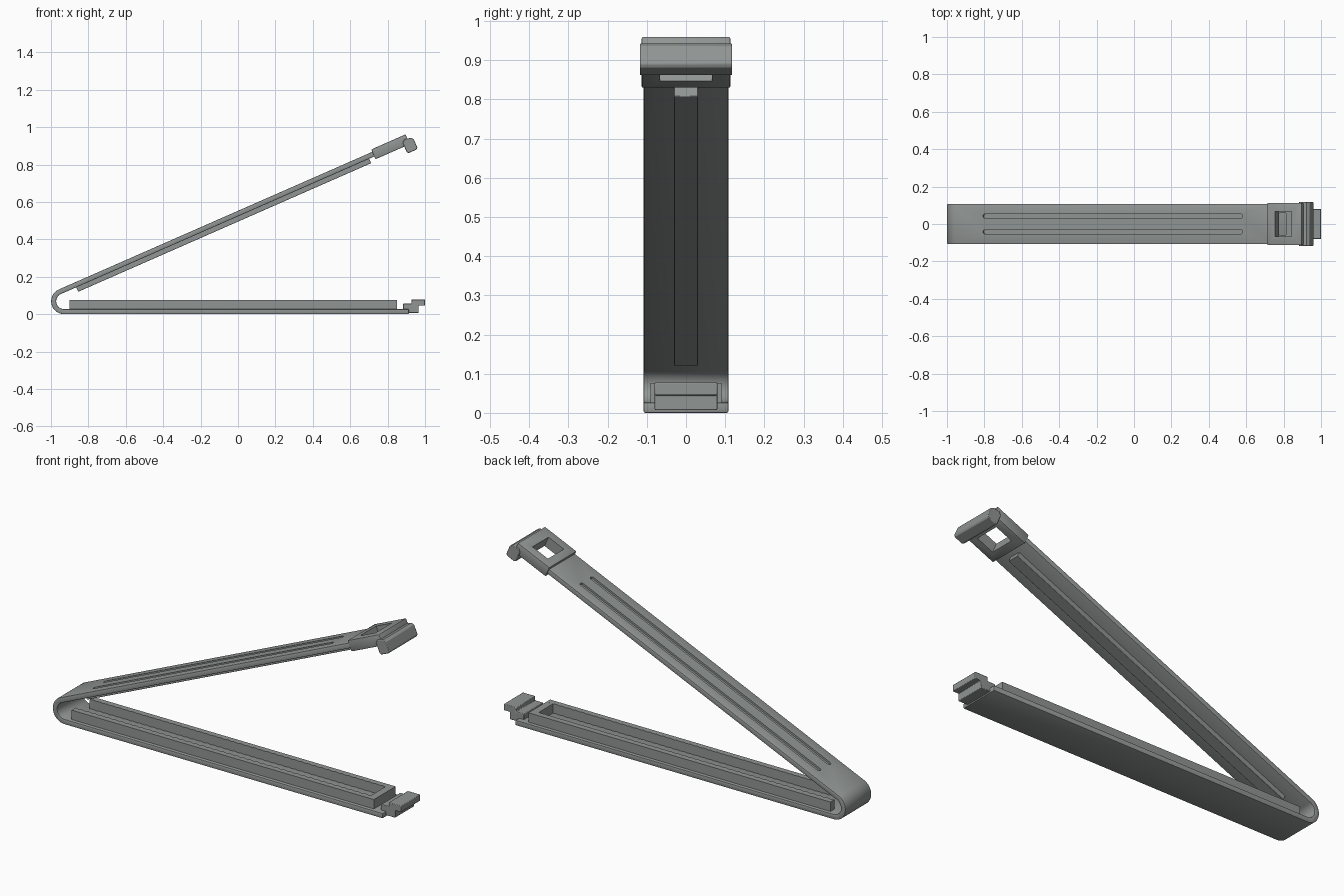
import bpy, bmesh, math
from mathutils import Vector

if "Cube" in bpy.data.objects:
    bpy.data.objects.remove(bpy.data.objects["Cube"])

grey = bpy.data.materials.new("plain grey plastic")
grey.diffuse_color = (0.28, 0.30, 0.29, 1)
grey.use_nodes = True
grey.node_tree.nodes["Principled BSDF"].inputs["Base Color"].default_value = grey.diffuse_color

# Hinge centre and tilt of the upper arm
CX, CZ, R, T = -0.93, 0.069, 0.069, 0.027
A = math.radians(23.7)
U = Vector((math.cos(A), 0, math.sin(A)))
V = Vector((-math.sin(A), 0, math.cos(A)))
O = Vector((CX, 0, CZ)) + V * R


def side(a, b, c):       # profile in x,z swept along y
    return Vector((a, c, b))


def plan(a, b, c):       # profile in x,y swept along z
    return Vector((a, b, c))


def arm_side(a, b, c):   # profile in the tilted arm's side plane, swept along y
    return O + U * a + V * b + Vector((0, c, 0))


def arm_plan(a, b, c):   # profile in the tilted arm's top plane, swept through it
    return O + U * a + V * c + Vector((0, b, 0))


def prism(name, pts, lo, hi, frame, bevel=0.0):
    bm = bmesh.new()
    n = len(pts)
    r0 = [bm.verts.new(frame(a, b, lo)) for a, b in pts]
    r1 = [bm.verts.new(frame(a, b, hi)) for a, b in pts]
    bm.faces.new(r0)
    bm.faces.new(r1[::-1])
    for i in range(n):
        j = (i + 1) % n
        bm.faces.new((r0[i], r1[i], r1[j], r0[j]))
    bmesh.ops.recalc_face_normals(bm, faces=bm.faces)
    me = bpy.data.meshes.new(name)
    bm.to_mesh(me)
    bm.free()
    me.materials.append(grey)
    ob = bpy.data.objects.new(name, me)
    bpy.context.collection.objects.link(ob)
    if bevel:
        m = ob.modifiers.new("edge", 'BEVEL')
        m.width, m.segments, m.limit_method = bevel, 2, 'ANGLE'
        m.angle_limit = math.radians(40)
    return ob


def rect(a0, a1, b0, b1):
    return [(a0, b0), (a1, b0), (a1, b1), (a0, b1)]


def activate(ob):
    bpy.ops.object.select_all(action='DESELECT')
    ob.select_set(True)
    bpy.context.view_layer.objects.active = ob


def cut(ob, cutter):
    m = ob.modifiers.new("cut", 'BOOLEAN')
    m.operation, m.solver, m.object = 'DIFFERENCE', 'EXACT', cutter
    activate(ob)
    for mod in list(ob.modifiers):
        bpy.ops.object.modifier_apply(modifier=mod.name)
    bpy.data.objects.remove(cutter)


# Folded strip: lower arm, round hinge and upper arm in one profile
def arc(r, steps=20):
    a0, a1 = math.radians(270), math.radians(90) + A
    return [(CX + r * math.cos(a0 + (a1 - a0) * i / steps),
             CZ + r * math.sin(a0 + (a1 - a0) * i / steps)) for i in range(steps + 1)]


top_end, low_end = arm_side(1.85, 0, 0), arm_side(1.85, -T, 0)
outline = ([(0.913, 0)] + arc(R) + [(top_end.x, top_end.z), (low_end.x, low_end.z)]
           + arc(R - T)[::-1] + [(0.913, T)])
strip = prism("folded_strip", outline, -0.108, 0.108, side, 0.004)

# Two long round-ended grooves on the upper arm
for s in (-1, 1):
    slot = []
    for end, start in ((1.67, -90), (0.175, 90)):
        for k in range(9):
            t = math.radians(start + 180 * k / 8)
            slot.append((end + 0.011 * math.cos(t), s * 0.042 + 0.011 * math.sin(t)))
    cut(strip, prism("groove_cutter", slot, -0.01, 0.02, arm_plan))

# Sealing rib under the upper arm
rib = prism("upper_rib", rect(0.09, 1.80, -0.053, -T + 0.004), -0.031, 0.031, arm_side, 0.002)

# Trough on the lower arm: finely toothed inner walls, closed at the latch end
N, X0, X1 = 88, -0.9, 0.815
for s in (-1, 1):
    wall = [(0.85, s * 0.09), (X0, s * 0.09)]
    for k in range(N + 1):
        wall.append((X0 + (X1 - X0) * k / N, s * (0.062 if k % 2 else 0.057)))
    wall.append((0.85, s * 0.06))
    prism("trough_wall", wall, T - 0.004, 0.076, plan)
prism("trough_end", rect(0.812, 0.85, -0.07, 0.07), T - 0.004, 0.0758, plan)

# Stepped latch tongue
tongue = [(0.883, 0.02), (0.91, 0.02), (0.91, 0.007), (0.966, 0.007), (0.966, 0.045),
          (1.0, 0.045), (1.0, 0.078), (0.928, 0.078), (0.928, 0.056), (0.883, 0.056)]
prism("latch_tongue", tongue, -0.08, 0.08, side, 0.003)

# Latch frame with window on the upper arm
frame = prism("latch_frame", rect(1.83, 2.03, -0.043, 0.014), -0.113, 0.113, arm_side, 0.004)
cut(frame, prism("window_cutter", rect(1.875, 1.972, -0.066, 0.066), -0.1, 0.1, arm_plan))

# Finger lip at the tip
lip = [(1.998, -0.076), (2.006, -0.084), (2.052, -0.084), (2.06, -0.076),
       (2.06, -0.026), (2.048, -0.014), (2.012, -0.008), (1.998, -0.022)]
prism("finger_lip", lip, -0.118, 0.118, arm_side, 0.003)

for ob in list(bpy.context.collection.objects):
    activate(ob)
    bpy.ops.object.shade_smooth_by_angle(angle=math.radians(30))
